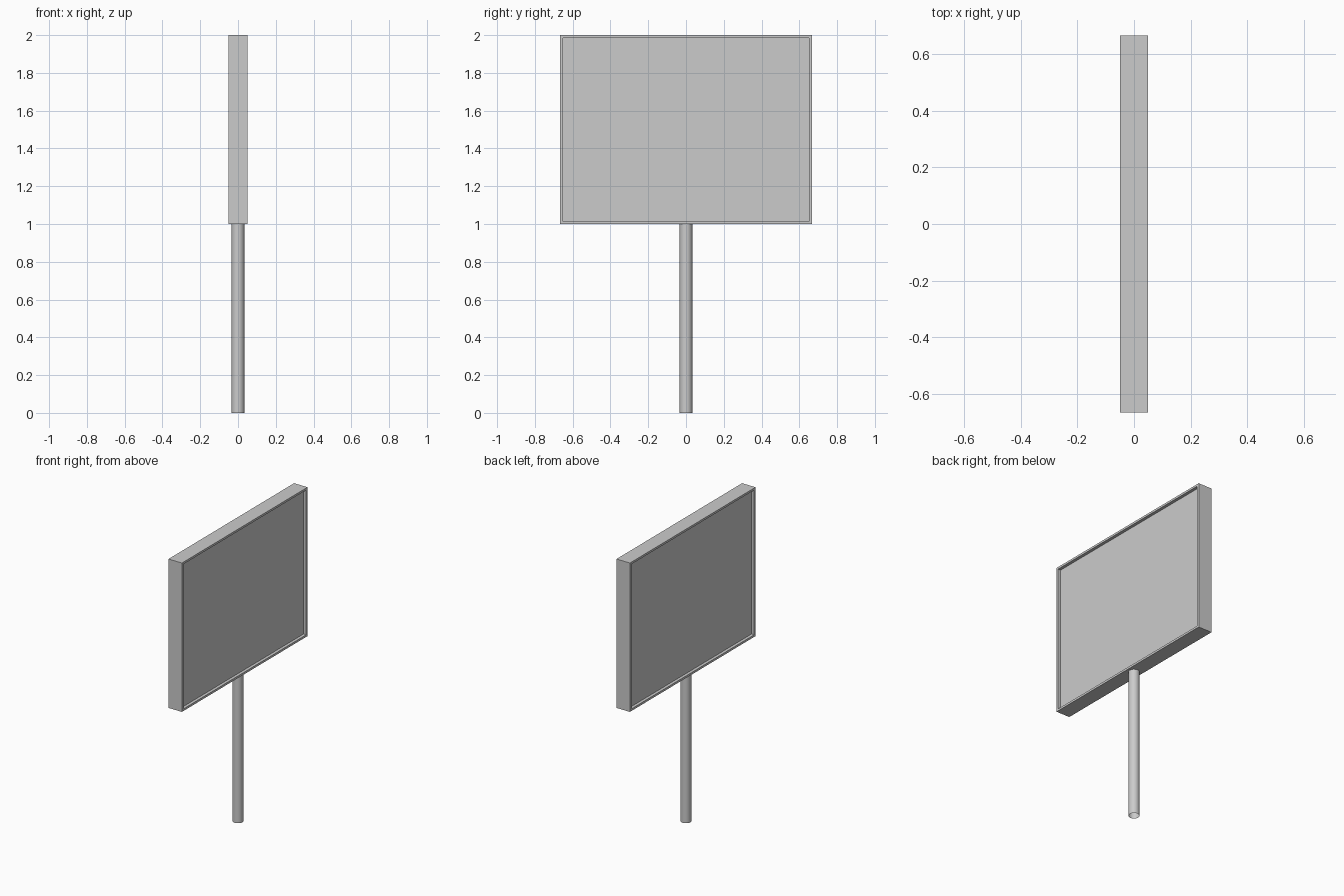
import bpy, bmesh

if "Cube" in bpy.data.objects:
    bpy.data.objects.remove(bpy.data.objects["Cube"])

W, D, H = 1.333, 0.10, 1.0      # board width (y), depth (x), height (z)
BORDER, RECESS = 0.02, 0.02
POLE_R = 0.034


def make_object(name, bm):
    mesh = bpy.data.meshes.new(name)
    bm.to_mesh(mesh)
    bm.free()
    obj = bpy.data.objects.new(name, mesh)
    bpy.context.collection.objects.link(obj)
    return obj


# Sign board: a box with a recessed panel on both broad sides
bm = bmesh.new()
bmesh.ops.create_cube(bm, size=1)
bmesh.ops.scale(bm, vec=(D, W, H), verts=bm.verts)
bmesh.ops.translate(bm, vec=(0, 0, 1.5), verts=bm.verts)
bm.normal_update()
for face in [f for f in bm.faces if abs(f.normal.x) > 0.9]:
    side = 1 if face.normal.x > 0 else -1
    bmesh.ops.inset_region(bm, faces=[face], thickness=BORDER)
    # second inset of zero width forms the recess walls
    ext = bmesh.ops.extrude_discrete_faces(bm, faces=[face])
    panel = ext["faces"][0]
    bmesh.ops.translate(bm, vec=(-side * RECESS, 0, 0), verts=panel.verts)
bmesh.ops.recalc_face_normals(bm, faces=bm.faces)
make_object("sign_board", bm)

# Pole: open-ended round tube under the board
bm = bmesh.new()
bmesh.ops.create_cone(bm, cap_ends=False, segments=16,
                      radius1=POLE_R, radius2=POLE_R, depth=1.0)
bmesh.ops.translate(bm, vec=(0, 0, 0.5), verts=bm.verts)
for f in bm.faces:
    f.smooth = True
make_object("pole", bm)
